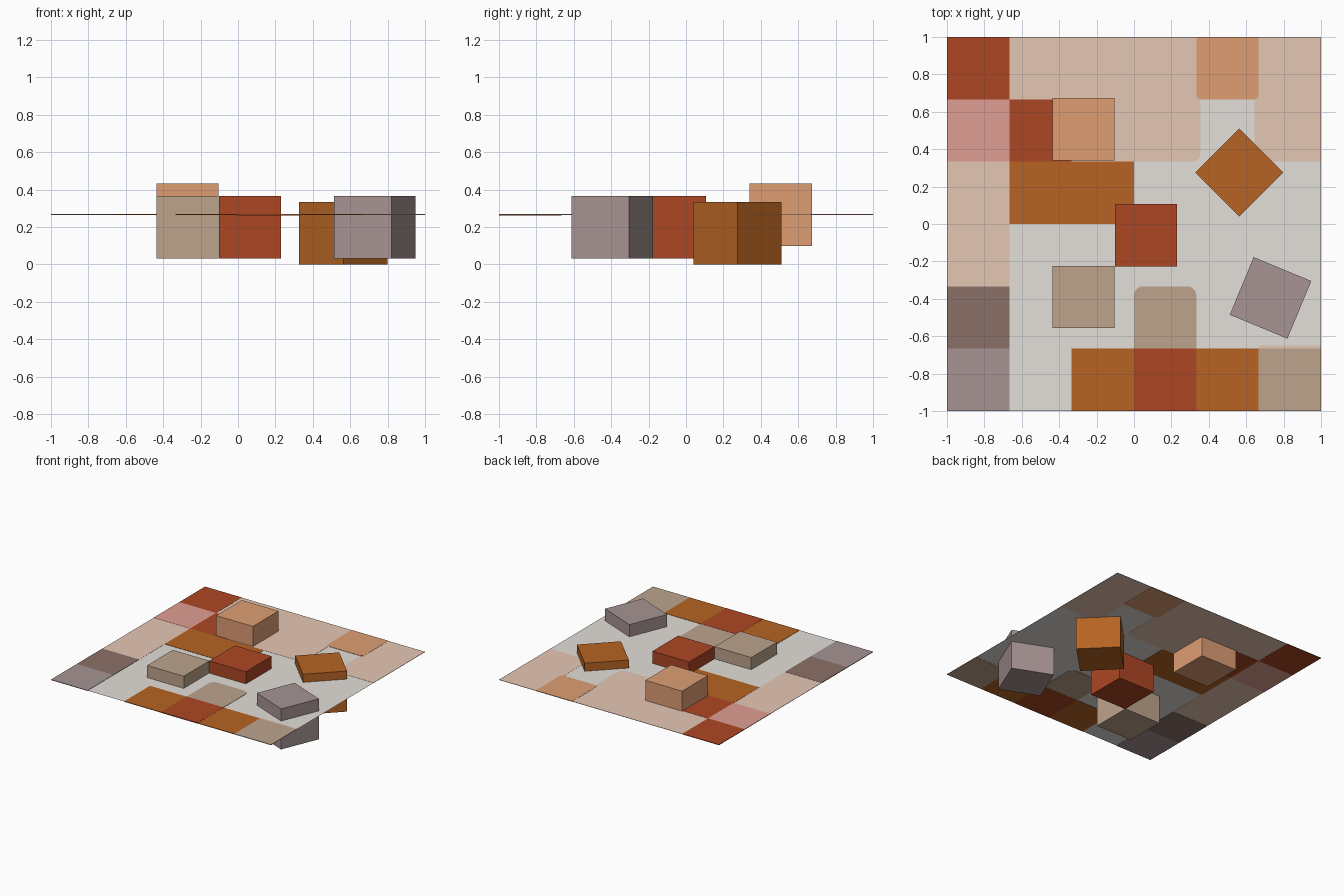
import bpy, bmesh, math
from mathutils import Matrix

if "Cube" in bpy.data.objects:
    bpy.data.objects.remove(bpy.data.objects["Cube"], do_unlink=True)

C = 1 / 3           # floor cell and block size
FLOOR = 0.8 * C     # height of the floor sheet


def material(name, hexcode):
    """Flat colour from an sRGB hex code."""
    def linear(c):
        return c / 12.92 if c <= 0.04045 else ((c + 0.055) / 1.055) ** 2.4
    rgb = [linear(int(hexcode[i:i + 2], 16) / 255) for i in (0, 2, 4)]
    mat = bpy.data.materials.new(name)
    mat.use_nodes = True
    mat.diffuse_color = (*rgb, 1)
    mat.node_tree.nodes["Principled BSDF"].inputs["Base Color"].default_value = (*rgb, 1)
    return mat


pale_grey = material("pale grey", "E3DFDA")
beige = material("beige", "E5C7B4")
rust_red = material("rust red", "AE4624")
burnt_orange = material("burnt orange", "B66424")
tan = material("tan", "DE9E74")
taupe = material("taupe", "BE A48C".replace(" ", ""))
mauve_grey = material("mauve grey", "A89494")
dusty_pink = material("dusty pink", "E09F94")
dark_brown = material("dark brown", "8B7168")


def add_object(name, bm, mat):
    mesh = bpy.data.meshes.new(name)
    bmesh.ops.recalc_face_normals(bm, faces=bm.faces)
    bm.to_mesh(mesh)
    bm.free()
    mesh.materials.append(mat)
    obj = bpy.data.objects.new(name, mesh)
    bpy.context.collection.objects.link(obj)
    return obj


def patch(name, x0, x1, y0, y1, mat, layer=1, rounded="", r=0.04):
    """Thin coloured plate through the sheet; rounded lists corners a b c d from lower left."""
    half = 0.0012 * layer
    corners = {"a": (x0, y0, 1, 1), "b": (x1, y0, -1, 1),
               "c": (x1, y1, -1, -1), "d": (x0, y1, 1, -1)}
    points = []
    for i, (key, (x, y, sx, sy)) in enumerate(corners.items()):
        if key not in rounded:
            points.append((x, y))
            continue
        for k in range(7):
            t = math.pi + math.pi / 2 * (i + k / 6)
            points.append((x + sx * r + r * math.cos(t), y + sy * r + r * math.sin(t)))
    bm = bmesh.new()
    face = bm.faces.new([bm.verts.new((x, y, FLOOR - half)) for x, y in points])
    top = bmesh.ops.extrude_face_region(bm, geom=[face])["geom"]
    bmesh.ops.translate(bm, vec=(0, 0, 2 * half),
                        verts=[v for v in top if isinstance(v, bmesh.types.BMVert)])
    return add_object(name, bm, mat)


def cell(name, col, row, mat, cols=1, rows=1, **kw):
    """Patch on the six by six floor grid, counted from the front left."""
    return patch(name, col * C - 1, (col + cols) * C - 1,
                 row * C - 1, (row + rows) * C - 1, mat, **kw)


def block(name, x, y, lift, mat, turn=0):
    bm = bmesh.new()
    bmesh.ops.create_cube(bm, size=C)
    obj = add_object(name, bm, mat)
    obj.matrix_world = (Matrix.Translation((x, y, FLOOR + lift))
                        @ Matrix.Rotation(math.radians(turn), 4, "Z"))
    return obj


# Floor sheet
bm = bmesh.new()
bmesh.ops.create_grid(bm, x_segments=1, y_segments=1, size=1)
add_object("floor_sheet", bm, pale_grey).location.z = FLOOR

# Beige areas, lowest layer
patch("back_area", -2 * C, 0.355, C, 1, beige, rounded="b")
patch("back_corner_area", 0.645, 1, C, 1, beige, rounded="a")
cell("side_area", 0, 2, beige, rows=2)
patch("front_corner_trim", 2 * C, 1, -1, -0.65, beige, rounded="d", r=0.015)

# Coloured floor cells
cell("back_left_cell", 0, 5, rust_red, layer=2)
cell("pink_cell", 0, 4, dusty_pink, layer=2)
cell("inner_red_cell", 1, 4, rust_red, layer=2)
cell("orange_strip", 1, 3, burnt_orange, cols=2, layer=2)
cell("back_tan_cell", 4, 5, tan, layer=2, rounded="ab", r=0.025)
cell("brown_cell", 0, 1, dark_brown, layer=2)
cell("front_left_cell", 0, 0, mauve_grey, layer=2)
cell("inner_taupe_cell", 3, 1, taupe, layer=2, rounded="cd", r=0.05)
cell("front_orange_strip", 2, 0, burnt_orange, cols=3, layer=2)
cell("front_red_cell", 3, 0, rust_red, layer=3)
cell("front_right_cell", 5, 0, taupe, layer=2)

# Blocks sunk into the floor
block("tan_block", -0.27, 0.507, 0, tan)
block("red_block", 0.064, -0.06, -0.2 * C, rust_red)
block("taupe_block", -0.27, -0.39, -0.2 * C, taupe)
block("mauve_block", 0.73, -0.395, -0.2 * C, mauve_grey, turn=-22.5)
block("orange_block", 0.563, 0.275, -0.3 * C, burnt_orange, turn=45)
